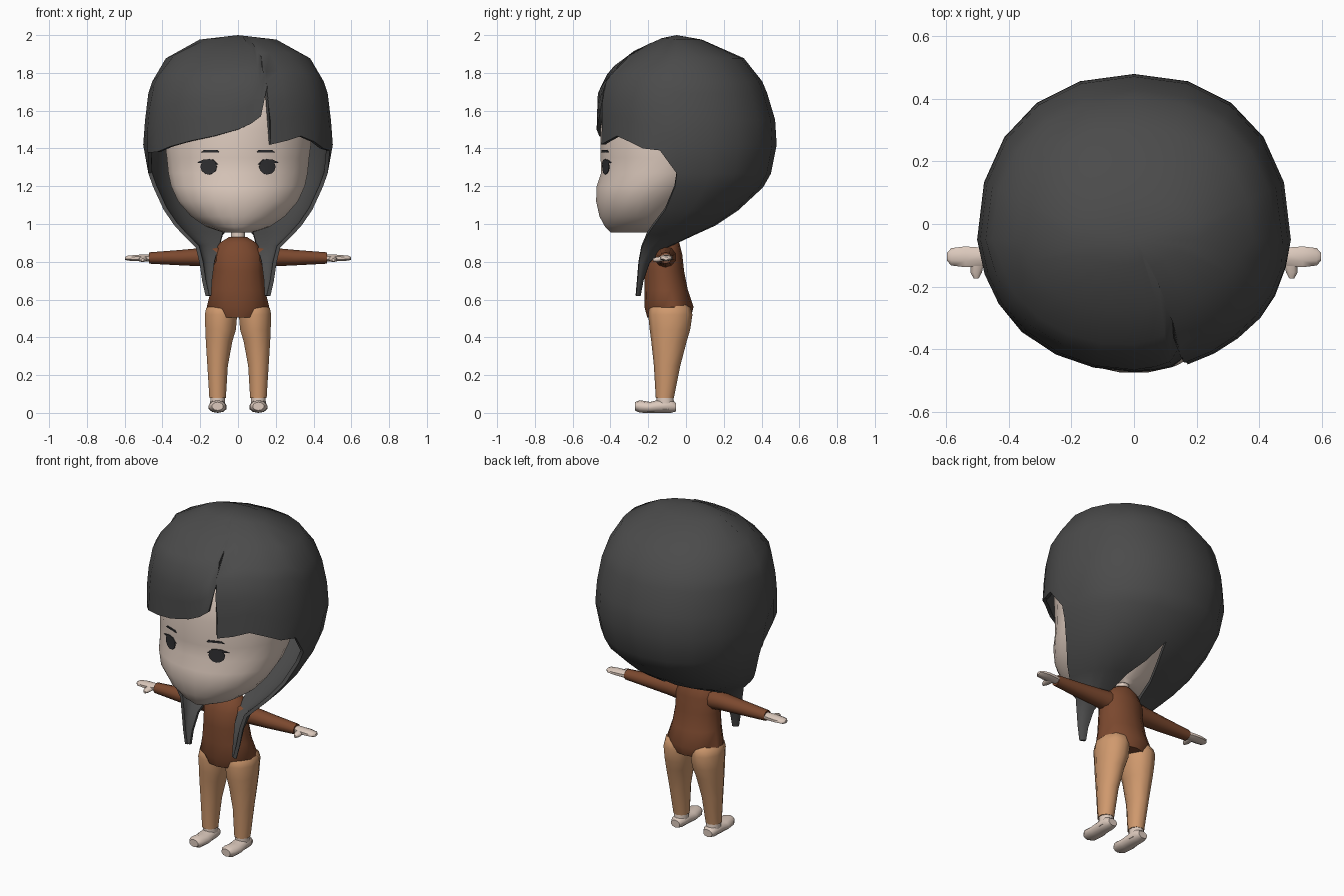
import bpy, bmesh, math
from mathutils import Vector

if "Cube" in bpy.data.objects:
    bpy.data.objects.remove(bpy.data.objects["Cube"])


def material(name, rgb):
    m = bpy.data.materials.new(name)
    m.diffuse_color = (*rgb, 1)
    m.use_nodes = True
    m.node_tree.nodes["Principled BSDF"].inputs["Base Color"].default_value = m.diffuse_color
    return m


SKIN = material("pale skin", (0.72, 0.59, 0.51))
HAIR = material("charcoal hair", (0.07, 0.07, 0.07))
SHIRT = material("brown cloth", (0.20, 0.066, 0.028))
PANTS = material("tan cloth", (0.63, 0.32, 0.155))
DARK = material("dark eye", (0.03, 0.03, 0.033))


def finish(name, bm, mat, angle=50, thick=0):
    bmesh.ops.remove_doubles(bm, verts=bm.verts, dist=0.0005)
    bmesh.ops.recalc_face_normals(bm, faces=bm.faces)
    me = bpy.data.meshes.new(name)
    bm.to_mesh(me)
    bm.free()
    ob = bpy.data.objects.new(name, me)
    bpy.context.collection.objects.link(ob)
    me.materials.append(mat)
    bpy.ops.object.select_all(action='DESELECT')
    bpy.context.view_layer.objects.active = ob
    ob.select_set(True)
    if thick:
        mod = ob.modifiers.new("thickness", 'SOLIDIFY')
        mod.thickness = thick
        mod.offset = 0
        bpy.ops.object.modifier_apply(modifier=mod.name)
    bpy.ops.object.shade_smooth_by_angle(angle=math.radians(angle))
    return ob


def grid(bm, rows, closed=False):
    vs = [[bm.verts.new(p) for p in r] for r in rows]
    n = len(rows[0])
    for a, b in zip(vs, vs[1:]):
        for i in range(n if closed else n - 1):
            j = (i + 1) % n
            bm.faces.new((a[i], a[j], b[j], b[i]))
    if closed:
        bm.faces.new(vs[0])
        bm.faces.new(vs[-1])


def loft(name, rings, mat, axis='z', seg=12, side=1):
    """rings: (position on axis, centre a, centre b, radius a, radius b)"""
    bm = bmesh.new()
    rows = []
    for t, ca, cb, ra, rb in rings:
        row = []
        for i in range(seg):
            w = 2 * math.pi * (i + 0.5) / seg
            a, b = ca + ra * math.cos(w), cb + rb * math.sin(w)
            p = {'z': (a, b, t), 'x': (t, a, b), 'y': (a, t, b)}[axis]
            row.append((p[0] * side, p[1], p[2]))
        rows.append(row)
    grid(bm, rows, True)
    return finish(name, bm, mat)


def interp(table, z):
    for a, b in zip(table, table[1:]):
        if min(a[0], b[0]) - 1e-6 <= z <= max(a[0], b[0]) + 1e-6:
            f = (z - a[0]) / (b[0] - a[0])
            return [p + (q - p) * f for p, q in zip(a, b)]
    return table[-1]


# Head: z, half width, front y, back y
FACE = [(0.955, .08, -.40, -.06), (0.985, .17, -.43, -.05), (1.04, .25, -.46, 0),
        (1.12, .32, -.478, .05), (1.2, .357, -.476, .15), (1.27, .372, -.452, .2),
        (1.35, .38, -.455, .25), (1.5, .40, -.456, .3), (1.7, .36, -.42, .3),
        (1.85, .2, -.28, .15)]
loft("head", [(z, 0, (f + b) / 2, w, (b - f) / 2) for z, w, f, b in FACE], SKIN, seg=24)


def face_y(x, z):
    _, w, f, b = interp(FACE, z)
    return (f + b) / 2 - (b - f) / 2 * math.sqrt(max(0, 1 - (x / w) ** 2)) - 0.004


def face_plate(name, pts):
    bm = bmesh.new()
    bm.faces.new([bm.verts.new((x, face_y(x, z), z)) for x, z in pts])
    bmesh.ops.triangulate(bm, faces=bm.faces)
    finish(name, bm, DARK, thick=0.004)


# Hair dome: z, half width, front y, back y
DOME = [(1.99, 0, -.05, -.05), (1.967, .2, -.16, .08), (1.87, .375, -.34, .30),
        (1.75, .445, -.44, .395), (1.69, .465, -.457, .42), (1.55, .482, -.462, .462),
        (1.42, .492, -.465, .47), (1.27, .465, -.46, .44)]
# Hair curtains running into the front strands: z, front edge x y, back edge x y
CURTAIN = [(1.2, .44, -.06, 0, .40), (1.08, .385, -.11, 0, .27), (1.0, .33, -.17, .04, .15),
           (0.95, .285, -.205, .08, .04), (0.88, .215, -.235, .10, -.11),
           (0.80, .195, -.25, .125, -.20), (0.70, .18, -.258, .138, -.235),
           (0.62, .162, -.265, .142, -.25)]
bm = bmesh.new()
rows = [(z, w, -.05, 0, b) for z, w, f, b in DOME] + CURTAIN
for s in (1, -1):
    pts = []
    for z, xa, ya, xb, yb in rows:
        arc = []
        for i in range(6):
            w = math.pi / 2 * i / 5
            c, d = max(0, math.cos(w)) ** .9, math.sin(w) ** .9
            arc.append((s * (xb + (xa - xb) * c), ya + (yb - ya) * d, z))
        pts.append(arc)
    grid(bm, pts)

# Fringe: azimuth from the right side, lower edge height
FRINGE = [(0, 1.27), (12, 1.39), (25, 1.40), (36, 1.435), (48, 1.465), (59, 1.44), (70, 1.42),
          (70.8, 1.73), (75.5, 1.57), (82, 1.53), (90, 1.50), (105, 1.465), (120, 1.44),
          (136, 1.41), (151, 1.38), (165, 1.38), (180, 1.27)]
cols = []
for a, low in FRINGE:
    a = math.radians(a)
    col = []
    for d in DOME:
        z = 1.99 - (1.99 - low) * (1.99 - d[0]) / (1.99 - 1.27)
        _, w, f, b = interp(DOME, z)
        col.append((w * math.cos(a), -.05 + (f + .05) * math.sin(a), z))
    cols.append(col)
grid(bm, cols)
finish("hair", bm, HAIR, 45, thick=0.02)

# Torso and neck
loft("shirt", [(.505, 0, -.09, .125, .115), (.56, 0, -.09, .17, .13), (.65, 0, -.105, .147, .115),
               (.75, 0, -.115, .135, .105), (.84, 0, -.115, .135, .095),
               (.90, 0, -.105, .10, .07), (.93, 0, -.10, .05, .045)], SHIRT, seg=14)
loft("neck", [(.90, 0, -.10, .038, .038), (1.0, 0, -.10, .038, .038)], SKIN, seg=10)

for s, tag in ((1, "right"), (-1, "left")):
    # Eyes, lashes and brows
    face_plate(tag + "_eye", [(s * (.155 + .043 * math.cos(i * math.pi / 6)),
                               1.303 + .041 * math.sin(i * math.pi / 6)) for i in range(12)])
    face_plate(tag + "_lash", [(s * x, z) for x, z in
                               ((.105, 1.315), (.13, 1.34), (.18, 1.342), (.218, 1.325), (.185, 1.322))])
    face_plate(tag + "_brow", [(s * x, z) for x, z in
                               ((.10, 1.38), (.11, 1.392), (.18, 1.392), (.195, 1.38))])
    # Arms, along x
    loft(tag + "_sleeve", [(.08, -.11, .825, .06, .06), (.17, -.11, .825, .052, .05),
                           (.30, -.11, .822, .044, .041), (.47, -.108, .82, .033, .03)],
         SHIRT, 'x', 10, s)
    loft(tag + "_hand", [(.45, -.105, .82, .024, .02), (.49, -.105, .82, .032, .02),
                         (.54, -.105, .82, .036, .018), (.585, -.105, .819, .03, .014),
                         (.598, -.105, .818, .014, .008)], SKIN, 'x', 8, s)
    loft(tag + "_thumb", [(-.175, .505, .81, .008, .008), (-.155, .505, .812, .02, .014),
                          (-.11, .50, .817, .025, .016)], SKIN, 'y', 8, s)
    # Legs
    loft(tag + "_trouser", [(.08, .108, -.112, .046, .048), (.25, .108, -.10, .057, .07),
                            (.38, .10, -.09, .074, .094), (.44, .092, -.085, .085, .107),
                            (.52, .09, -.083, .09, .117), (.555, .085, -.085, .088, .11),
                            (.60, .07, -.09, .06, .08)], PANTS, 'z', 10, s)
    # Feet, with a round toe and an ankle
    loft(tag + "_foot", [(-.27, .108, .035, .03, .022), (-.245, .108, .034, .046, .033),
                         (-.19, .108, .029, .05, .029), (-.13, .108, .036, .045, .036),
                         (-.08, .108, .036, .043, .036), (-.052, .108, .03, .03, .022)],
         SKIN, 'y', 10, s)
    loft(tag + "_ankle", [(.02, .108, -.108, .042, .05), (.10, .108, -.112, .04, .042)],
         SKIN, 'z', 10, s)
